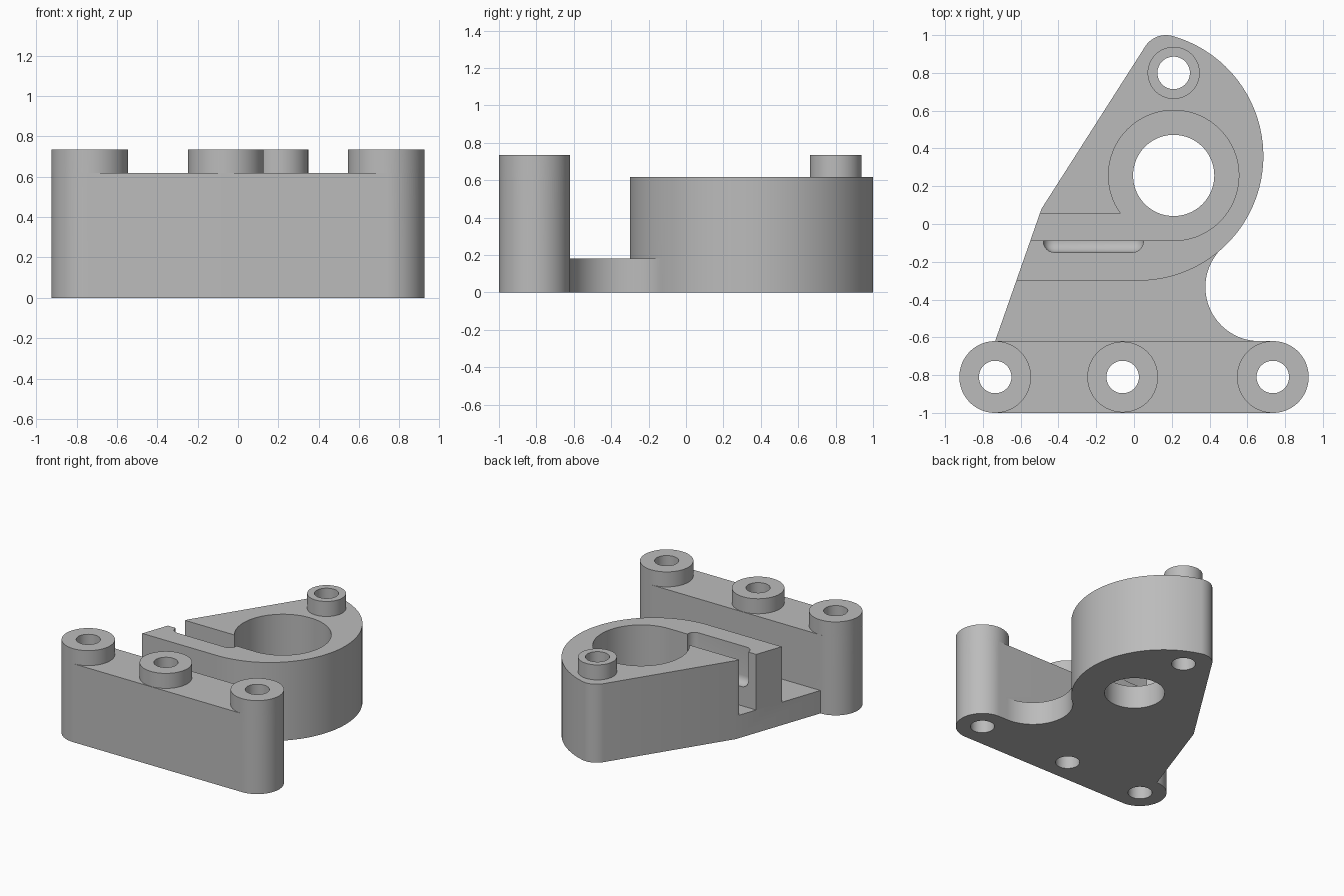
import bpy, bmesh
from math import radians, sin, cos, pi

if "Cube" in bpy.data.objects:
    bpy.data.objects.remove(bpy.data.objects["Cube"], do_unlink=True)

BASE_TOP, BODY_TOP, BOSS_TOP = 0.18, 0.617, 0.735

grey = bpy.data.materials.new("plain_grey")
grey.use_nodes = True
GREY = (0.5, 0.5, 0.5, 1)
grey.diffuse_color = GREY
grey.node_tree.nodes["Principled BSDF"].inputs["Base Color"].default_value = GREY


def arc(cx, cy, r, a0, a1, step=4):
    """Points along an arc, angles in degrees."""
    n = max(2, round(abs(a1 - a0) / step))
    angles = [radians(a0 + (a1 - a0) * i / n) for i in range(n + 1)]
    return [(cx + r * cos(a), cy + r * sin(a)) for a in angles]


def finish(name, bm):
    bmesh.ops.recalc_face_normals(bm, faces=bm.faces)
    mesh = bpy.data.meshes.new(name)
    bm.to_mesh(mesh)
    bm.free()
    mesh.materials.append(grey)
    obj = bpy.data.objects.new(name, mesh)
    bpy.context.collection.objects.link(obj)
    return obj


def prism(name, outline, z0, z1):
    """Extrude a closed plan outline between two heights."""
    bm = bmesh.new()
    bmesh.ops.remove_doubles
    face = bm.faces.new([bm.verts.new((x, y, z0)) for x, y in outline])
    top = bmesh.ops.extrude_face_region(bm, geom=[face])["geom"]
    bmesh.ops.translate(bm, vec=(0, 0, z1 - z0),
                        verts=[v for v in top if isinstance(v, bmesh.types.BMVert)])
    bmesh.ops.remove_doubles(bm, verts=bm.verts, dist=1e-4)
    return finish(name, bm)


def cylinder(name, x, y, r, z0, z1):
    return prism(name, arc(x, y, r, 0, 360)[:-1], z0, z1)


def combine(target, other, operation):
    mod = target.modifiers.new(operation.lower(), "BOOLEAN")
    mod.operation, mod.solver, mod.object = operation, "EXACT", other
    bpy.context.view_layer.objects.active = target
    bpy.ops.object.modifier_apply(modifier=mod.name)
    bpy.data.objects.remove(other, do_unlink=True)


def left_edge(y):
    return (-0.49 + 0.35 * (y - 0.08), y)


# Shared plan curves
tip = arc(0.17, 0.868, 0.132, 147.3, 74)
shoulder = arc(0.025, 0.36, 0.66, 74, -47.3)
knee = left_edge(0.08)
end_x, row_y, end_r = 0.735, -0.81, 0.19
right_end = arc(end_x, row_y, end_r, 90, -90)
left_end = arc(-end_x, row_y, end_r, 270, 90)

# Base plate with the concave flank
bracket = prism("clamp_bracket",
                [knee] + tip + shoulder[1:]
                + arc(0.664, -0.334, 0.286, 132.7, 270)[1:]
                + right_end + left_end, 0, BASE_TOP)

# Clamp body: one outline holding the bore and its split
body = prism("clamp_body",
             [left_edge(0.055), knee] + tip + shoulder[1:]
             + arc(0.025, 0.36, 0.66, -47.3, -90)[1:]
             + [left_edge(-0.30), left_edge(-0.088)]
             + arc(0.21, 0.257, 0.345, -90, 215.8), BASE_TOP, BODY_TOP)

# Rounded pocket in the split wall
bm = bmesh.new()
bmesh.ops.create_cube(bm, size=1)
bmesh.ops.scale(bm, vec=(0.53, 0.16, 0.6), verts=bm.verts)
bmesh.ops.translate(bm, vec=(-0.215, -0.07, 0.63), verts=bm.verts)
bmesh.ops.bevel(bm, geom=bm.edges[:], offset=0.058, segments=6,
                profile=0.5, affect="EDGES")
combine(body, finish("pocket_cutter", bm), "DIFFERENCE")
combine(bracket, body, "UNION")

# Front mounting block
combine(bracket, prism("front_block", right_end + left_end, 0, BODY_TOP), "UNION")

# Bosses and their through holes
bosses = [(-end_x, row_y, end_r), (-0.06, row_y, 0.187),
          (end_x, row_y, end_r), (0.21, 0.80, 0.138)]
for x, y, r in bosses:
    combine(bracket, cylinder("boss", x, y, r, BODY_TOP, BOSS_TOP), "UNION")
for x, y, r in bosses:
    combine(bracket, cylinder("hole_cutter", x, y, 0.086, -0.1, 1), "DIFFERENCE")
combine(bracket, cylinder("shaft_cutter", 0.21, 0.257, 0.215, -0.1, 1), "DIFFERENCE")

# Smooth round walls, crisp edges
bpy.ops.object.select_all(action="DESELECT")
bracket.select_set(True)
bpy.context.view_layer.objects.active = bracket
bpy.ops.object.shade_smooth_by_angle(angle=radians(30))
